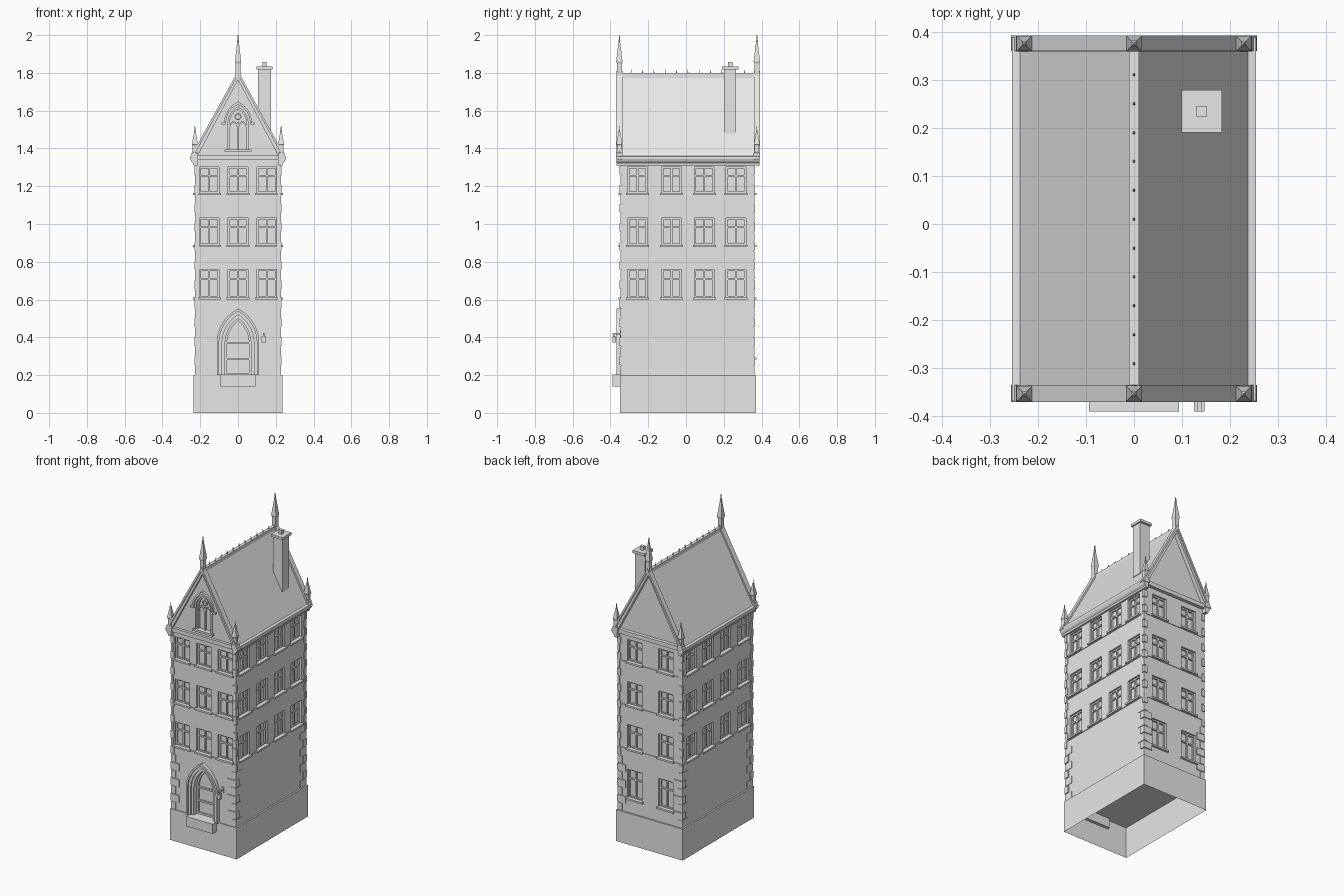
import bpy, bmesh, math
from mathutils import Vector

cube = bpy.data.objects.get("Cube")
if cube:
    bpy.data.objects.remove(cube, do_unlink=True)

stone = bpy.data.materials.new("pale_grey_stone")
stone.use_nodes = True
GREY = (0.8, 0.8, 0.8, 1)
stone.diffuse_color = GREY
stone.node_tree.nodes["Principled BSDF"].inputs["Base Color"].default_value = GREY

# Wall planes
WX, YF, YB = 0.225, -0.345, 0.36
BASE, EAVE = 0.2, 1.31


class Part:
    """Collects simple solids into one named object."""

    def __init__(self, name):
        self.name, self.bm = name, bmesh.new()

    def box(self, x0, x1, y0, y1, z0, z1):
        return self.prism([(x0, z0), (x1, z0), (x1, z1), (x0, z1)], y0, y1)

    def prism(self, profile, y0, y1):
        """Extrude an (x, z) outline along y."""
        face = self.bm.faces.new([self.bm.verts.new((x, y0, z)) for x, z in profile])
        out = bmesh.ops.extrude_face_region(self.bm, geom=[face])
        moved = [v for v in out["geom"] if isinstance(v, bmesh.types.BMVert)]
        bmesh.ops.translate(self.bm, vec=(0, y1 - y0, 0), verts=moved)
        return self

    def spire(self, x, y, rings):
        """Stack square rings of (z, half width)."""
        loops = [[self.bm.verts.new((x + sx * h, y + sy * h, z))
                  for sx, sy in ((-1, -1), (1, -1), (1, 1), (-1, 1))] for z, h in rings]
        for a, b in zip(loops, loops[1:]):
            for i in range(4):
                j = (i + 1) % 4
                self.bm.faces.new((a[i], a[j], b[j], b[i]))
        self.bm.faces.new(loops[0])
        self.bm.faces.new(loops[-1])
        return self

    def done(self):
        bmesh.ops.recalc_face_normals(self.bm, faces=self.bm.faces[:])
        mesh = bpy.data.meshes.new(self.name)
        self.bm.to_mesh(mesh)
        self.bm.free()
        mesh.materials.append(stone)
        obj = bpy.data.objects.new(self.name, mesh)
        bpy.context.collection.objects.link(obj)
        return obj


def arch(w, z0, spring, apex, n=10):
    """Pointed arch outline from lower right, over the top, to lower left."""
    h = apex - spring
    cx = (w * w - h * h) / (2 * w)
    top = math.atan2(h, -cx)
    right = [(cx + (w - cx) * math.cos(top * i / n), spring + (w - cx) * math.sin(top * i / n))
             for i in range(n)]
    return [(w, z0)] + right + [(0, apex)] + [(-x, z) for x, z in reversed(right)] + [(-w, z0)]


def band(outer, inner):
    return outer + inner[::-1]


# Wall frames: origin, direction along the wall, outward normal
WALLS = {
    "front": (Vector((0, YF, 0)), Vector((1, 0, 0)), Vector((0, -1, 0))),
    "back": (Vector((0, YB, 0)), Vector((1, 0, 0)), Vector((0, 1, 0))),
    "right": (Vector((-WX, 0, 0)), Vector((0, 1, 0)), Vector((-1, 0, 0))),
    "left": (Vector((WX, 0, 0)), Vector((0, 1, 0)), Vector((1, 0, 0))),
}


def wall_box(part, wall, u0, u1, d0, d1, z0, z1):
    o, t, n = WALLS[wall]
    a, b = o + t * u0 + n * d0, o + t * u1 + n * d1
    part.box(min(a.x, b.x), max(a.x, b.x), min(a.y, b.y), max(a.y, b.y), z0, z1)


# Plinth, open underneath
plinth = Part("plinth").box(-0.235, 0.235, -0.35, 0.37, 0, BASE)
plinth.bm.normal_update()
floor = [f for f in plinth.bm.faces if all(v.co.z < 0.01 for v in f.verts)]
bmesh.ops.delete(plinth.bm, geom=floor, context='FACES')
plinth.done()
Part("door_step").box(-0.093, 0.093, -0.39, -0.33, 0.14, BASE + 0.002).done()

# Walls with gables
walls = Part("walls").prism([(-WX, BASE), (WX, BASE), (WX, 1.37), (0, 1.78), (-WX, 1.37)], YF, YB).done()

# Windows: openings, frames with glazing bars, and sills
cutter, frames, sills = Part("opening_cutter"), Part("window_frames"), Part("window_sills")
DEPTH = 0.02


def window(wall, u, z0, z1, w=0.052):
    wall_box(cutter, wall, u - w, u + w, -DEPTH, 0.05, z0, z1)
    t, zt = 0.009, z0 + (z1 - z0) * 0.66
    bars = [(-w, -w + t, z0, z1), (w - t, w, z0, z1), (-w, w, z0, z0 + t), (-w, w, z1 - t, z1),
            (-t / 2, t / 2, z0, z1), (-w, w, zt - t / 2, zt + t / 2)]
    for a, b, c, d in bars:
        wall_box(frames, wall, u + a, u + b, -DEPTH - 0.002, -DEPTH + 0.009, c, d)
    wall_box(sills, wall, u - w - 0.009, u + w + 0.009, -0.015, 0.013, z0 - 0.009, z0 + 0.002)


ROWS = [(0.61, 0.76), (0.887, 1.033), (1.163, 1.303)]
for z0, z1 in ROWS:
    for u in (-0.152, 0, 0.152):
        window("front", u, z0, z1)
    for u in (-0.257, -0.077, 0.097, 0.265):
        window("left", u, z0, z1)
        window("right", u, z0, z1)
for z0, z1 in ROWS + [(0.292, 0.475)]:
    for u in (-0.11, 0.11):
        window("back", u, z0, z1)

# Arched openings for the doorway and the gable window
DOOR = (0.068, BASE, 0.37, 0.5)
GABLE = (0.053, 1.395, 1.53, 1.62)
cutter.prism(arch(*DOOR), YF - 0.05, YF + 0.04)
cutter.prism(arch(*GABLE), YF - 0.05, YF + 0.02)
frames.done()
sills.done()
cut_obj = cutter.done()
cut_obj.hide_render = True
mod = walls.modifiers.new("openings", 'BOOLEAN')
mod.object, mod.operation, mod.solver = cut_obj, 'DIFFERENCE', 'EXACT'
bpy.context.view_layer.update()
cut_mesh = bpy.data.meshes.new_from_object(walls.evaluated_get(bpy.context.evaluated_depsgraph_get()))
walls.modifiers.clear()
walls.data = cut_mesh
bpy.data.objects.remove(cut_obj, do_unlink=True)

# Doorway mouldings and door leaf
surround = Part("door_surround")
for w, apex, inner_w, inner_apex, out in ((0.112, 0.552, 0.1, 0.538, 0.022),
                                         (0.1, 0.538, 0.084, 0.519, 0.013),
                                         (0.084, 0.519, 0.068, 0.5, 0.005)):
    surround.prism(band(arch(w, BASE, 0.37, apex), arch(inner_w, BASE, 0.37, inner_apex)),
                   YF - out, YF + 0.02)
surround.done()
door = Part("door_leaf")
door.prism(band(arch(*DOOR), arch(0.058, BASE, 0.37, 0.487)), YF + 0.028, YF + 0.041)
for z in (BASE, 0.28, 0.365):
    door.box(-0.06, 0.06, YF + 0.03, YF + 0.041, z, z + 0.01)
door.done()

# Wall lantern
lamp = Part("door_lantern").box(0.125, 0.147, -0.39, -0.37, 0.372, 0.405)
lamp.box(0.132, 0.14, -0.39, YF, 0.416, 0.422).box(0.133, 0.139, -0.383, -0.377, 0.4, 0.42)
lamp.box(0.129, 0.143, YF - 0.005, YF, 0.4, 0.435).done()

# Gable window: frame, twin lights with roundel, hood moulding and sill
tracery = Part("gable_window")
tracery.prism(band(arch(*GABLE), arch(0.045, 1.395, 1.53, 1.608)), YF + 0.006, YF + 0.021)
tracery.box(-0.004, 0.004, YF + 0.009, YF + 0.021, 1.395, 1.54)
for s in (-1, 1):
    light = band(arch(0.024, 1.395, 1.51, 1.545), arch(0.018, 1.395, 1.51, 1.536))
    tracery.prism([(x + s * 0.024, z) for x, z in light], YF + 0.009, YF + 0.021)
circle = [(math.cos(i * math.tau / 16), math.sin(i * math.tau / 16)) for i in range(17)]
tracery.prism([(x * 0.018, 1.568 + z * 0.018) for x, z in circle]
              + [(x * 0.012, 1.568 + z * 0.012) for x, z in circle[::-1]], YF + 0.009, YF + 0.021)
tracery.prism(band(arch(0.063, 1.395, 1.53, 1.632), arch(*GABLE)), YF - 0.006, YF + 0.01)
tracery.prism(band(arch(0.073, 1.53, 1.535, 1.648), arch(0.063, 1.53, 1.535, 1.632)), YF - 0.014, YF + 0.01)
for s in (-0.077, 0.077):
    tracery.box(s - 0.011, s + 0.011, YF - 0.014, YF, 1.526, 1.537)
tracery.box(-0.072, 0.072, YF - 0.014, YF + 0.01, 1.383, 1.395).done()

# String courses at each sill level
strings = Part("string_courses")
for z0, _ in ROWS:
    strings.box(-WX - 0.004, WX + 0.004, YF - 0.004, YB + 0.004, z0 - 0.012, z0 - 0.003)
strings.done()

# Corner quoins, alternating long and short
quoins = Part("quoins")
count = 22
pitch = (EAVE - BASE) / count
for i in range(count):
    z = BASE + i * pitch
    long, short = (0.055, 0.028) if z < 0.55 else (0.019, 0.011)
    lx, ly = (long, short) if i % 2 else (short, long)
    p = 0.006 if i % 2 else 0.003
    for s in (-1, 1):
        xs = sorted((s * (WX + p), s * (WX - lx)))
        quoins.box(*xs, YF - p, YF + ly, z + 0.003, z + pitch - 0.003)
        quoins.box(*xs, YB - ly, YB + p, z + 0.003, z + pitch - 0.003)
quoins.done()

# Roof covering, eaves cornice and gable beams
roof = Part("roof").prism([(-0.24, 1.355), (0, 1.792), (0.24, 1.355), (0.22, 1.355), (0, 1.755), (-0.22, 1.355)],
                          YF + 0.002, YB - 0.002)
roof.done()
cornice = Part("eaves_cornice")
for s in (-1, 1):
    cornice.prism([(s * x, z) for x, z in ((0.215, EAVE), (0.236, EAVE), (0.238, 1.322), (0.246, 1.33),
                                          (0.253, 1.345), (0.253, 1.358), (0.215, 1.365))], -0.368, 0.388)
for y0, y1 in ((-0.362, YF + 0.01), (YB - 0.01, 0.382)):
    cornice.box(-0.23, 0.23, y0, y1, 1.338, 1.364)
cornice.done()

# Raking verges on both gables
verges = Part("gable_verges")
for y0, y1, lip0, lip1 in ((-0.37, -0.335, -0.362, -0.335), (0.36, 0.392, 0.36, 0.384)):
    verges.prism([(-0.256, 1.345), (0, 1.81), (0.256, 1.345), (0.243, 1.345), (0, 1.787), (-0.243, 1.345)], y0, y1)
    verges.prism([(-0.243, 1.345), (0, 1.787), (0.243, 1.345), (0.222, 1.345), (0, 1.762), (-0.222, 1.345)],
                 lip0, lip1)
verges.done()

# Ridge strip with small spikes
ridge = Part("ridge_crest").box(-0.01, 0.01, -0.34, 0.365, 1.772, 1.797)
for i in range(11):
    ridge.spire(0, -0.29 + i * 0.06, [(1.79, 0.003), (1.817, 0.001)])
ridge.done()

# Finials on apexes and corners
finials = Part("finials")
for y in (-0.353, 0.375):
    finials.spire(0, y, [(1.77, 0.013), (1.85, 0.013), (1.86, 0.017), (1.965, 0.004), (1.968, 0.006),
                         (1.974, 0.003), (2.0, 0.002)])
    for x in (-0.228, 0.228):
        finials.spire(x, y, [(1.345, 0.017), (1.375, 0.017), (1.38, 0.012), (1.415, 0.012), (1.422, 0.016),
                             (1.49, 0.004), (1.493, 0.005), (1.498, 0.002), (1.52, 0.0015)])
finials.done()

# Chimney with cap and pot
chimney = Part("chimney").box(0.106, 0.175, 0.2, 0.264, 1.48, 1.82)
chimney.box(0.099, 0.183, 0.19, 0.278, 1.818, 1.834).box(0.13, 0.152, 0.223, 0.245, 1.83, 1.858).done()
